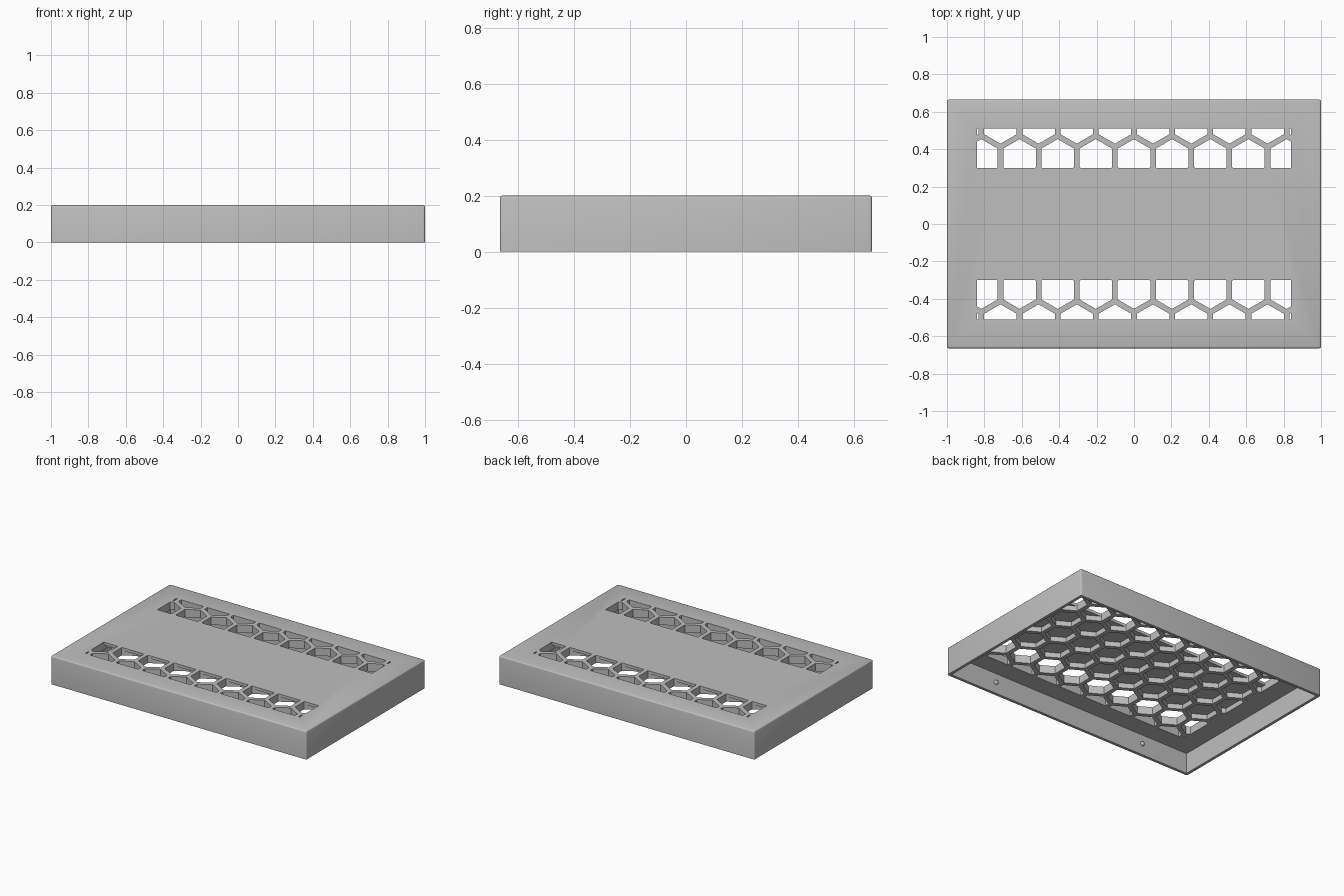
import bpy
import bmesh
import math
from mathutils import Vector

cube = bpy.data.objects.get("Cube")
if cube:
    bpy.data.objects.remove(cube, do_unlink=True)

# Main dimensions
WIDTH, DEPTH, HEIGHT = 2.0, 1.33, 0.2
WALL, CEILING, POCKET_TOP = 0.02, 0.145, 0.18
PITCH, WEB = 0.204, 0.03
GRID_X, GRID_Y, VENT_Y = 0.84, 0.51, 0.30

grey = bpy.data.materials.new("plain grey")
grey.use_nodes = True
grey.diffuse_color = (0.52, 0.52, 0.52, 1)
grey.node_tree.nodes["Principled BSDF"].inputs["Base Color"].default_value = grey.diffuse_color


def make_object(name, bm):
    bmesh.ops.recalc_face_normals(bm, faces=bm.faces)
    mesh = bpy.data.meshes.new(name)
    bm.to_mesh(mesh)
    bm.free()
    mesh.materials.append(grey)
    obj = bpy.data.objects.new(name, mesh)
    bpy.context.collection.objects.link(obj)
    return obj


def add_box(bm, low, high):
    verts = bmesh.ops.create_cube(bm, size=1)["verts"]
    for v in verts:
        v.co = Vector([h if c > 0 else l for c, l, h in zip(v.co, low, high)])


def clip(points, axis, limit, sign):
    """Keep the part of a polygon on one side of an axis-aligned line."""
    kept = []
    for a, b in zip(points, points[1:] + points[:1]):
        da, db = sign * (limit - a[axis]), sign * (limit - b[axis])
        if da >= 0:
            kept.append(a)
        if da * db < 0:
            kept.append(a.lerp(b, da / (da - db)))
    return kept


def honeycomb(name, y_low, y_high, z_low, z_high):
    """Hexagonal prisms on a staggered grid, trimmed to a rectangle."""
    bm = bmesh.new()
    radius = (PITCH - WEB) / math.sqrt(3)
    for row in range(-3, 4):
        for col in range(-5, 6):
            cx = (col + 0.5 * (row % 2)) * PITCH
            cy = row * PITCH * math.sqrt(3) / 2
            pts = [Vector((cx + radius * math.sin(k * math.pi / 3),
                           cy + radius * math.cos(k * math.pi / 3), z_low)) for k in range(6)]
            for axis, limit, sign in ((0, GRID_X, 1), (0, -GRID_X, -1), (1, y_high, 1), (1, y_low, -1)):
                pts = clip(pts, axis, limit, sign)
            if len(pts) < 3:
                continue
            face = bm.faces.new([bm.verts.new(p) for p in pts])
            top = bmesh.ops.extrude_face_region(bm, geom=[face], use_keep_orig=True)["geom"]
            bmesh.ops.translate(bm, vec=(0, 0, z_high - z_low),
                                verts=[g for g in top if isinstance(g, bmesh.types.BMVert)])
    return make_object(name, bm)


def cut(target, cutter):
    cutter.hide_render = True
    mod = target.modifiers.new("cut", 'BOOLEAN')
    mod.operation = 'DIFFERENCE'
    mod.solver = 'EXACT'
    mod.object = cutter
    bpy.context.view_layer.objects.active = target
    bpy.ops.object.modifier_apply(modifier=mod.name)
    bpy.data.objects.remove(cutter, do_unlink=True)


# Lid body with eased top and corner edges
bm = bmesh.new()
add_box(bm, (-WIDTH / 2, -DEPTH / 2, 0), (WIDTH / 2, DEPTH / 2, HEIGHT))
edges = [e for e in bm.edges if max(v.co.z for v in e.verts) > 0.1]
bmesh.ops.bevel(bm, geom=edges, offset=0.01, segments=3, profile=0.5, affect='EDGES')
lid = make_object("lid", bm)

# Hollow underside
bm = bmesh.new()
add_box(bm, (WALL - WIDTH / 2, WALL - DEPTH / 2, -0.1), (WIDTH / 2 - WALL, DEPTH / 2 - WALL, CEILING))
cut(lid, make_object("cavity_cutter", bm))

# Honeycomb pockets below, open vents along the front and back
cut(lid, honeycomb("pocket_cutter", -GRID_Y, GRID_Y, 0.1, POCKET_TOP))
cut(lid, honeycomb("back_vent_cutter", VENT_Y, GRID_Y, 0.1, 0.3))
cut(lid, honeycomb("front_vent_cutter", -GRID_Y, -VENT_Y, 0.1, 0.3))

# Small snap nubs inside the front and back walls
bm = bmesh.new()
for x in (-0.61, 0.61):
    for side in (-1, 1):
        made = bmesh.ops.create_uvsphere(bm, u_segments=12, v_segments=8, radius=0.016)
        bmesh.ops.translate(bm, verts=made["verts"], vec=(x, side * (DEPTH / 2 - WALL), 0.08))
nubs = make_object("snap_nubs", bm)

# Smooth the rounded edges, keep the rest crisp
for obj in (lid, nubs):
    bpy.ops.object.select_all(action='DESELECT')
    obj.select_set(True)
    bpy.context.view_layer.objects.active = obj
    bpy.ops.object.shade_smooth_by_angle(angle=math.radians(35))
